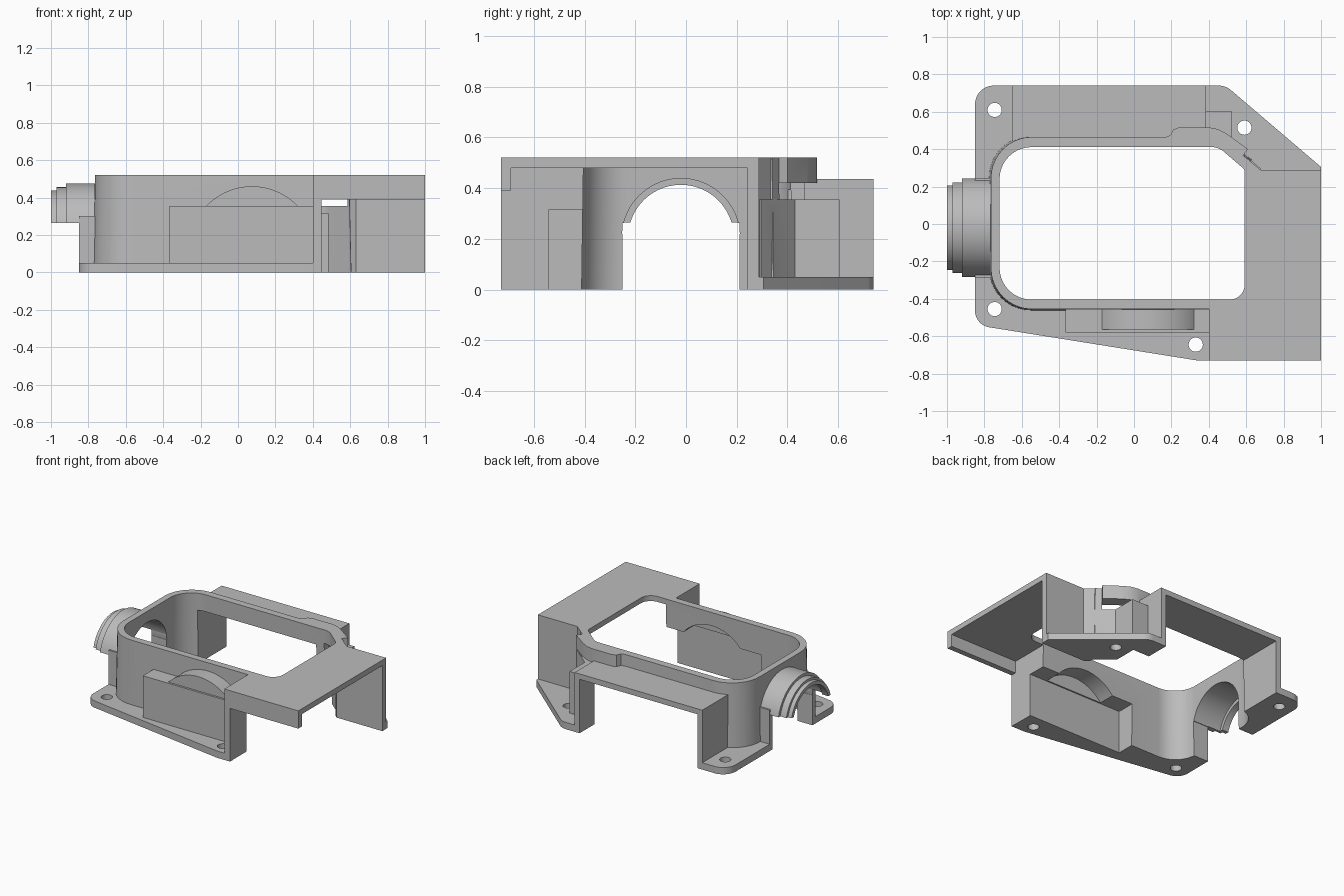
import bpy, bmesh, math
from mathutils import Vector

if "Cube" in bpy.data.objects:
    bpy.data.objects.remove(bpy.data.objects["Cube"])

MAP = {'Z': lambda u, v, w: (u, v, w),
       'X': lambda u, v, w: (w, u, v),
       'Y': lambda u, v, w: (u, w, v)}


def prism(name, pts, w0, w1, axis='Z', draft=1.0):
    """Extrude a closed profile; draft scales the first end."""
    cu = (min(p[0] for p in pts) + max(p[0] for p in pts)) / 2
    cv = (min(p[1] for p in pts) + max(p[1] for p in pts)) / 2
    bm = bmesh.new()
    f = MAP[axis]
    low = [bm.verts.new(f(cu + (p[0] - cu) * draft, cv + (p[1] - cv) * draft, w0)) for p in pts]
    top = [bm.verts.new(f(p[0], p[1], w1)) for p in pts]
    n = len(pts)
    bm.faces.new(low[::-1])
    bm.faces.new(top)
    for i in range(n):
        j = (i + 1) % n
        bm.faces.new((low[i], low[j], top[j], top[i]))
    bmesh.ops.recalc_face_normals(bm, faces=bm.faces)
    me = bpy.data.meshes.new(name)
    bm.to_mesh(me)
    bm.free()
    ob = bpy.data.objects.new(name, me)
    bpy.context.collection.objects.link(ob)
    return ob


def box(name, x0, x1, y0, y1, z0, z1):
    return prism(name, [(x0, y0), (x1, y0), (x1, y1), (x0, y1)], z0, z1)


def rounded(corners, steps=10):
    """Profile from (x, y, radius) corners."""
    out = []
    for i, (x, y, r) in enumerate(corners):
        p = Vector((x, y, 0))
        if r == 0:
            out.append((x, y))
            continue
        q, s = corners[i - 1], corners[(i + 1) % len(corners)]
        a = (Vector((q[0], q[1], 0)) - p).normalized()
        b = (Vector((s[0], s[1], 0)) - p).normalized()
        h = a.angle(b) / 2
        c = p + (a + b).normalized() * (r / math.sin(h))
        t = r / math.tan(h)
        u, v = (p + a * t - c).normalized(), (p + b * t - c).normalized()
        for k in range(steps + 1):
            d = c + u.slerp(v, k / steps).normalized() * r
            out.append((d.x, d.y))
    return out


def arc(cu, cv, r, vmin, n=40):
    """Circle segment lying above vmin."""
    a0 = math.asin(max(-1, min(1, (vmin - cv) / r)))
    return [(cu + r * math.cos(a0 + (math.pi - 2 * a0) * k / n),
             cv + r * math.sin(a0 + (math.pi - 2 * a0) * k / n)) for k in range(n + 1)]


def circle(cu, cv, r, n=28):
    return [(cu + r * math.cos(math.tau * k / n), cv + r * math.sin(math.tau * k / n)) for k in range(n)]


def combine(body, tool, op):
    m = body.modifiers.new("bool", 'BOOLEAN')
    m.operation, m.solver, m.object = op, 'EXACT', tool
    dg = bpy.context.evaluated_depsgraph_get()
    dg.update()
    me = bpy.data.meshes.new_from_object(body.evaluated_get(dg))
    body.modifiers.clear()
    body.data = me
    bpy.data.objects.remove(tool)


# base flange
body = prism("housing_cover", rounded([
    (-0.85, -0.54, 0.09), (0.34, -0.73, 0), (0.45, -0.73, 0), (0.45, 0.25, 0),
    (1, 0.25, 0), (1, 0.305, 0), (0.49, 0.74, 0.1), (-0.85, 0.74, 0.1)]), 0, 0.05)

PY, PZ = -0.02, 0.205   # pipe axis
AX, AZ = 0.075, 0.122   # front bulge axis

solids = [
    # main rounded shell
    prism("shell", rounded([(-0.765, -0.455, 0.22), (0.62, -0.455, 0), (0.62, 0.34, 0),
                            (0.44, 0.465, 0), (-0.765, 0.465, 0.22)]), 0, 0.52, draft=1.015),
    # side box with clipped corner
    prism("side_box", [(0.40, -0.73), (1, -0.73), (1, 0.287), (0.68, 0.287),
                       (0.59, 0.36), (0.40, 0.36)], 0, 0.52),
    # rear box
    box("rear_box", -0.65, 0.385, 0.40, 0.74, 0, 0.435),
    # rear corner block
    prism("corner_block", [(0.30, 0.30), (0.66, 0.27), (0.68, 0.295), (0.52, 0.43),
                           (0.52, 0.605), (0.30, 0.605)], 0, 0.355),
    # rim bulge above the corner
    prism("rim_bulge", [(0.17, 0.43), (0.17, 0.465), (0.195, 0.475), (0.21, 0.505), (0.24, 0.517),
                        (0.40, 0.517), (0.45, 0.507), (0.5, 0.48), (0.61, 0.40), (0.53, 0.30),
                        (0.40, 0.38)], 0.42, 0.52),
    # front pocket and its round top
    box("front_pocket", -0.365, 0.42, -0.58, -0.42, 0, 0.355),
    prism("pocket_dome", arc(AX, AZ, 0.338, 0.30), -0.565, -0.42, 'Y'),
    # stepped half pipe and its legs
    prism("pipe_large", arc(PY, PZ, 0.27, 0.265), -0.92, -0.74, 'X'),
    prism("pipe_mid", arc(PY, PZ, 0.25, 0.265), -0.97, -0.745, 'X'),
    prism("pipe_small", arc(PY, PZ, 0.233, 0.265), -1.0, -0.75, 'X'),
    box("pipe_legs", -0.85, -0.74, PY - 0.265, PY + 0.265, 0, 0.30),
]
cuts = [
    # main opening
    prism("main_cavity", rounded([(-0.717, -0.403, 0.17), (0.59, -0.403, 0.08), (0.59, 0.29, 0.03),
                                  (0.45, 0.41, 0.1), (-0.717, 0.41, 0.17)]), -0.1, 0.6, draft=1.025),
    # side box interior and lowered front edge
    prism("side_cavity", [(0.445, -0.69), (1.5, -0.69), (1.5, 0.243), (0.63, 0.243),
                          (0.47, 0.38), (0.445, 0.39)], -0.1, 0.48),
    box("side_mouth", 0.447, 1.5, -1, -0.67, -0.1, 0.39),
    # rear box interior, open at the back
    box("rear_cavity", -0.61, 0.345, 0.30, 1, -0.1, 0.395),
    # corner block interior and slot under the bulge
    box("corner_cavity", 0.33, 0.48, 0.30, 0.565, -0.1, 0.315),
    box("corner_slot", 0.41, 0.585, 0.30, 0.62, 0.355, 0.42),
    # front pocket interior
    box("pocket_cavity", -0.325, 0.60, -0.54, -0.35, -0.1, 0.315),
    prism("dome_cavity", arc(AX, AZ, 0.30, 0.25), -0.53, -0.35, 'Y'),
    # pipe bore
    prism("bore_wide", arc(PY, PZ, 0.233, 0.22), -0.95, -0.60, 'X'),
    prism("bore_end", arc(PY, PZ, 0.208, 0.21), -1.2, -0.60, 'X'),
    box("bore_gap", -1.2, -0.60, PY - 0.23, PY + 0.23, -0.1, 0.262),
]
# screw holes
for x, y in ((-0.745, 0.61), (0.59, 0.515), (-0.745, -0.455), (0.33, -0.645)):
    cuts.append(prism("screw_hole", circle(x, y, 0.038), -0.1, 0.1))

for s in solids:
    combine(body, s, 'UNION')
for c in cuts:
    combine(body, c, 'DIFFERENCE')

# plain grey
mat = bpy.data.materials.new("plain grey")
mat.diffuse_color = (0.5, 0.5, 0.5, 1)
mat.use_nodes = True
mat.node_tree.nodes["Principled BSDF"].inputs["Base Color"].default_value = mat.diffuse_color
body.data.materials.clear()
body.data.materials.append(mat)
for p in body.data.polygons:
    p.material_index = 0
bpy.context.view_layer.objects.active = body
body.select_set(True)
bpy.ops.object.shade_smooth_by_angle(angle=math.radians(25))
